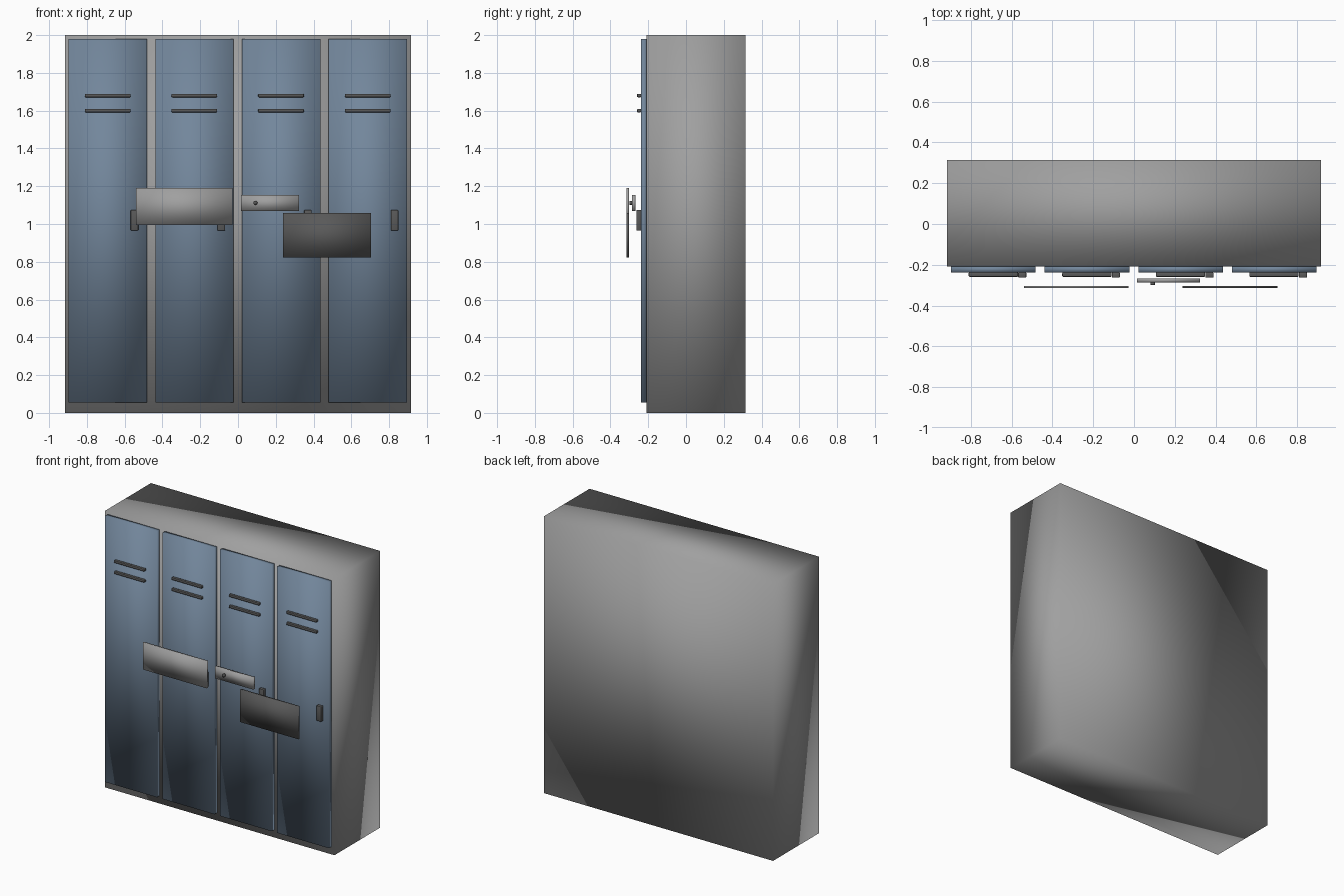
import bpy, bmesh
from mathutils import Matrix, Vector

cube = bpy.data.objects.get("Cube")
if cube:
    bpy.data.objects.remove(cube, do_unlink=True)


def material(name, r, g, b):
    mat = bpy.data.materials.new(name)
    mat.use_nodes = True
    mat.diffuse_color = (r, g, b, 1)
    for node in mat.node_tree.nodes:
        if node.type == 'BSDF_PRINCIPLED':
            node.inputs["Base Color"].default_value = (r, g, b, 1)
    return mat


steel = material("steel grey", 0.35, 0.35, 0.35)
blue = material("locker blue", 0.17, 0.24, 0.33)
dark = material("dark grey", 0.10, 0.10, 0.10)


def finish(name, bm, mat, bevel=0):
    mesh = bpy.data.meshes.new(name)
    bm.to_mesh(mesh)
    bm.free()
    mesh.materials.append(mat)
    # Soft shading runs across every edge, corners included
    mesh.shade_smooth()
    obj = bpy.data.objects.new(name, mesh)
    bpy.context.collection.objects.link(obj)
    if bevel:
        mod = obj.modifiers.new("rounded edges", 'BEVEL')
        mod.width = bevel
        mod.segments = 2
    return obj


def box(name, x, y, z, mat, bevel=0):
    """Box between the (low, high) limits on each axis."""
    bm = bmesh.new()
    bmesh.ops.create_cube(bm, size=1)
    limits = (x, y, z)
    size = Vector([hi - lo for lo, hi in limits])
    centre = Vector([(hi + lo) / 2 for lo, hi in limits])
    bm.transform(Matrix.Translation(centre) @ Matrix.Diagonal(size).to_4x4())
    return finish(name, bm, mat, bevel)


# Cabinet
BODY_FRONT = -0.208
DOOR_FRONT = -0.238
box("cabinet", (-0.917, 0.917), (BODY_FRONT, 0.315), (0, 2), steel)

# Four doors, each with two vent slats and a handle
PITCH = 0.459
for i in range(4):
    left = -0.897 + i * PITCH
    box(f"door_{i + 1}", (left, left + 0.415), (DOOR_FRONT, BODY_FRONT), (0.056, 1.98), blue)
    for j, z in enumerate((1.60, 1.68)):
        box(f"vent_slat_{i + 1}_{j + 1}", (left + 0.086, left + 0.328),
            (-0.259, DOOR_FRONT), (z - 0.009, z + 0.009), dark, 0.004)
    box(f"handle_{i + 1}", (left + 0.329, left + 0.369),
        (-0.263, DOOR_FRONT), (0.965, 1.075), dark, 0.004)

# Flat panels standing off in front of the doors
box("wide_panel", (-0.54, -0.028), (-0.315, -0.303), (0.994, 1.19), steel)
box("dark_panel", (0.238, 0.704), (-0.315, -0.303), (0.822, 1.058), dark)

# Latch bar with its round knob
box("latch_bar", (0.015, 0.323), (-0.286, -0.268), (1.068, 1.153), steel)
bm = bmesh.new()
bmesh.ops.create_cone(bm, cap_ends=True, segments=12, radius1=0.011, radius2=0.011, depth=0.014)
bm.transform(Matrix.Translation((0.092, -0.293, 1.112)) @ Matrix.Rotation(1.5708, 4, 'X'))
finish("knob", bm, dark)
